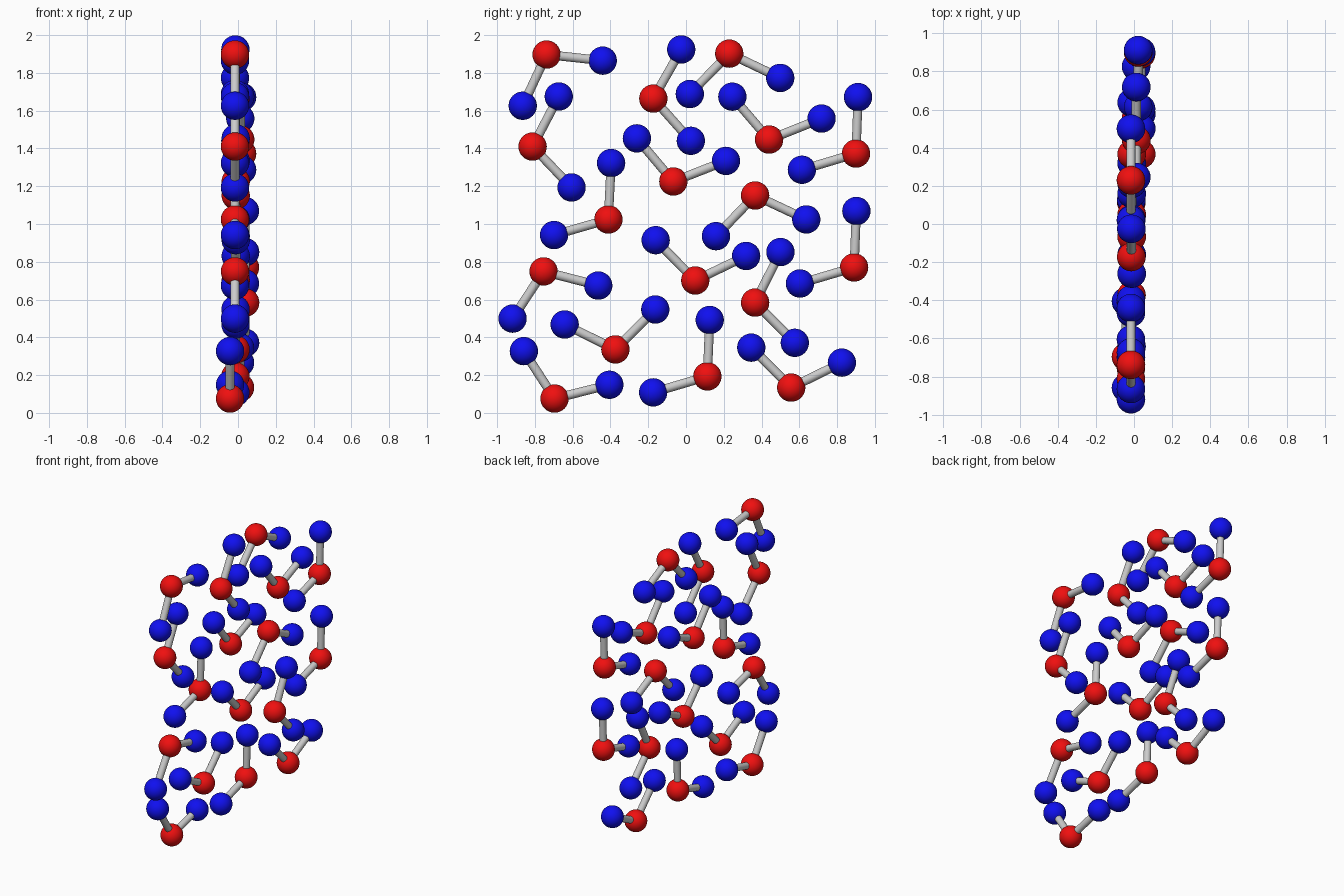
import bpy, math
from mathutils import Vector

if "Cube" in bpy.data.objects:
    bpy.data.objects.remove(bpy.data.objects["Cube"])

RADIUS, BOND, STICK = 0.075, 0.299, 0.024
HALF_ANGLE = math.radians(54.4)


def material(name, color):
    m = bpy.data.materials.new(name)
    m.diffuse_color = color
    m.use_nodes = True
    m.node_tree.nodes["Principled BSDF"].inputs["Base Color"].default_value = m.diffuse_color
    return m


red = material("red", (0.87, 0.005, 0.005, 1))
blue = material("blue", (0.005, 0.005, 0.87, 1))


def ball(name, pos, mat):
    bpy.ops.mesh.primitive_uv_sphere_add(segments=32, ring_count=16, radius=RADIUS, location=pos)
    ob = bpy.context.object
    ob.name = name
    ob.data.materials.append(mat)
    bpy.ops.object.shade_smooth()


def rod(name, a, b):
    d = b - a
    bpy.ops.mesh.primitive_cylinder_add(vertices=24, radius=STICK, depth=d.length, location=(a + b) / 2)
    ob = bpy.context.object
    ob.name = name
    ob.rotation_euler = d.to_track_quat('Z', 'Y').to_euler()
    bpy.ops.object.shade_smooth_by_angle()


# Each molecule: red centre (x, y, z) and the direction its V opens, in degrees
molecules = [
    (-0.016, -0.738, 1.897, -60.6),
    (-0.016, -0.812, 1.410, 8.0),
    (-0.016, -0.411, 1.024, 141.6),
    (-0.016, -0.754, 0.749, -68.9),
    (-0.013, -0.374, 0.336, 99.4),
    (-0.042, -0.696, 0.076, 68.5),
    (-0.014, 0.113, 0.193, 142.0),
    (-0.014, -0.173, 1.664, 6.0),
    (-0.012, -0.067, 1.225, 75.8),
    (-0.016, 0.229, 1.902, -79.9),
    (0.012, 0.440, 1.447, 76.2),
    (0.022, 0.900, 1.373, 142.3),
    (-0.012, 0.366, 1.151, -79.5),
    (-0.012, 0.049, 0.701, 80.1),
    (0.037, 0.890, 0.770, 142.1),
    (0.038, 0.366, 0.584, 9.0),
    (0.011, 0.557, 0.134, 80.6),
]

for i, (x, y, z, deg) in enumerate(molecules, 1):
    centre = Vector((x, y, z))
    ball(f"red_ball_{i}", centre, red)
    for side, sign in (("a", 1), ("b", -1)):
        t = math.radians(deg) + sign * HALF_ANGLE
        end = centre + BOND * Vector((0, math.cos(t), math.sin(t)))
        rod(f"rod_{i}{side}", centre, end)
        ball(f"blue_ball_{i}{side}", end, blue)
